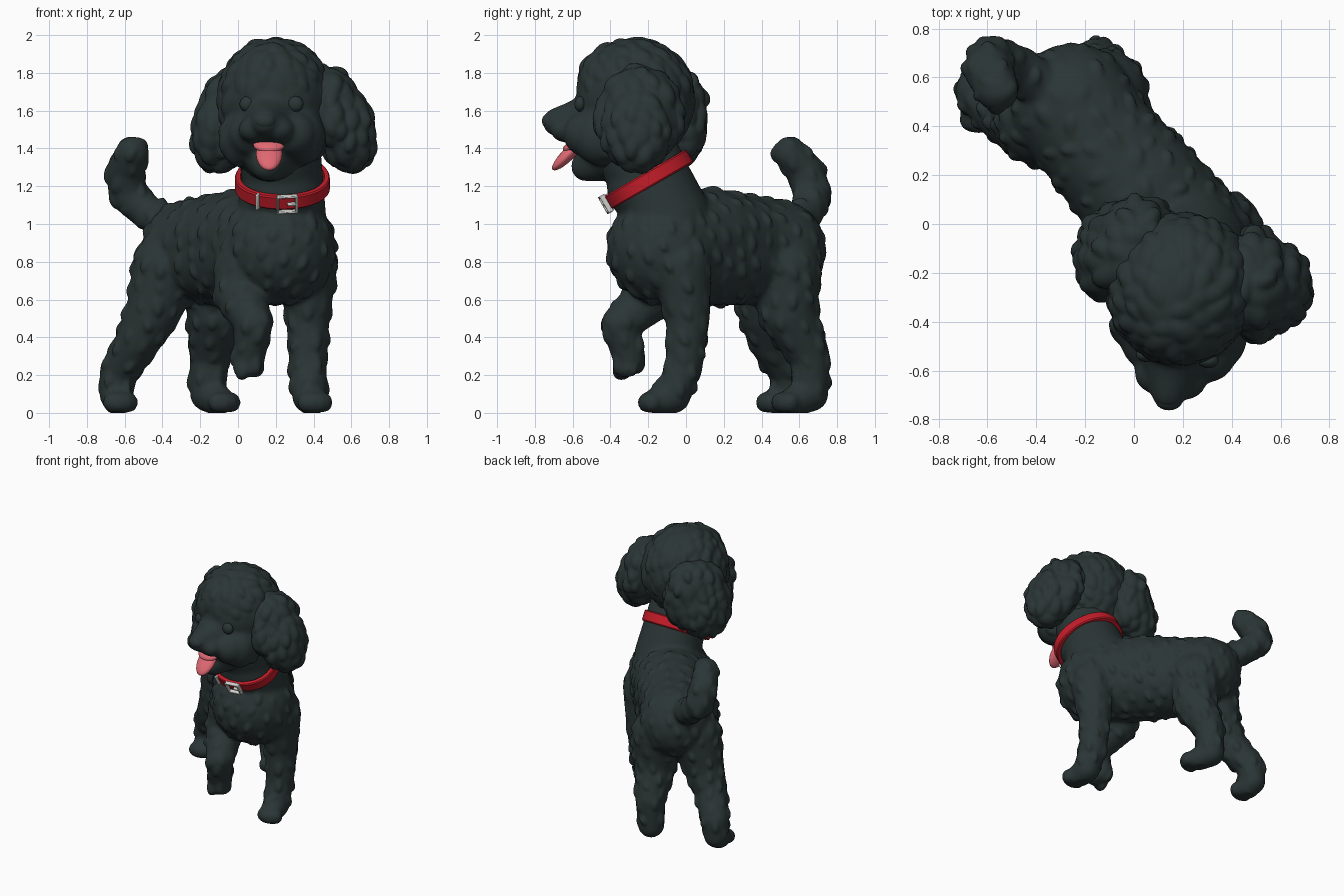
import bpy, bmesh, math, random
from mathutils import Vector, Matrix, Euler, kdtree

random.seed(4)
cube = bpy.data.objects.get("Cube")
if cube:
    bpy.data.objects.remove(cube, do_unlink=True)


def material(name, color, rough=0.7):
    m = bpy.data.materials.new(name)
    m.use_nodes = True
    m.diffuse_color = (*color, 1)
    bsdf = m.node_tree.nodes["Principled BSDF"]
    bsdf.inputs["Base Color"].default_value = (*color, 1)
    bsdf.inputs["Roughness"].default_value = rough
    return m


FUR = material("charcoal fur", (0.024, 0.036, 0.036))
RED = material("collar red", (0.55, 0.012, 0.022))
PINK = material("tongue pink", (0.74, 0.14, 0.17))
SILVER = material("buckle silver", (0.62, 0.62, 0.6))


def ball(bm, loc, size, rot=(0, 0, 0), detail=3):
    mat = Matrix.LocRotScale(Vector(loc), Euler(rot), Vector(size))
    bmesh.ops.create_icosphere(bm, subdivisions=detail, radius=1, matrix=mat)


def chain(bm, points):
    """Tapered limb: overlapping balls along a path of (x, y, z, radius)."""
    for a, b in zip(points, points[1:]):
        a, b = Vector(a), Vector(b)
        steps = max(2, int((b - a).length / (0.22 * min(a.w, b.w))))
        for i in range(steps + 1):
            p = a.lerp(b, i / steps)
            ball(bm, p.xyz, (p.w,) * 3)


def paw(bm, x, y, z, angle, size=0.05):
    """Row of rounded toes facing along the given heading."""
    for k in (-1, -0.33, 0.33, 1):
        a = angle + k * 0.75
        reach = size * 1.35
        ball(bm, (x + reach * math.cos(a), y + reach * math.sin(a), z),
             (size, size, size * 1.1))


def finish(name, bm, mat):
    me = bpy.data.meshes.new(name)
    bm.to_mesh(me)
    bm.free()
    me.materials.append(mat)
    me.shade_smooth()
    ob = bpy.data.objects.new(name, me)
    bpy.context.collection.objects.link(ob)
    return ob


def add_tufts(me, height, radius, gap, flow, keep):
    """Raise shingle-like curls that lie along the flow of the coat."""
    verts = me.vertices
    tree = kdtree.KDTree(len(verts))
    for v in verts:
        tree.insert(v.co, v.index)
    tree.balance()
    rise, taken = [0.0] * len(verts), set()
    order = list(range(len(verts)))
    random.shuffle(order)
    for i in order:
        c, n = verts[i].co, verts[i].normal
        if i in taken or not keep(c):
            continue
        taken.update(j for _, j, _ in tree.find_range(c, radius * gap))
        wander = Vector([random.uniform(-0.4, 0.4) for _ in range(3)])
        f = Vector(flow) + wander
        f = (f - n * f.dot(n)).normalized()
        s = n.cross(f)
        r = radius * random.uniform(0.75, 1.2)
        h = height * random.uniform(0.4, 1.2)
        for co, j, _ in tree.find_range(c, r):
            d = co - c
            u, w = d.dot(f) / r, d.dot(s) / (r * 0.55)
            lump = max(0, 1 - u * u - w * w) * (0.8 + 0.6 * u)
            rise[j] = max(rise[j], h * lump)
    moved = [v.co + v.normal * rise[v.index] for v in verts]
    for v, co in zip(verts, moved):
        v.co = (co.x, co.y, max(co.z, 0))


def fur_part(name, bm, height, radius, gap, flow, keep=lambda c: True):
    """Fuse the balls into one skin, soften it and sculpt the curls."""
    ob = finish(name, bm, FUR)
    fuse = ob.modifiers.new("fuse", 'REMESH')
    fuse.mode = 'VOXEL'
    fuse.voxel_size = 0.014
    soft = ob.modifiers.new("soften", 'SMOOTH')
    soft.factor, soft.iterations = 0.5, 10
    graph = bpy.context.evaluated_depsgraph_get()
    me = bpy.data.meshes.new_from_object(ob.evaluated_get(graph))
    ob.modifiers.clear()
    ob.data = me
    me.name = name
    if not me.materials:
        me.materials.append(FUR)
    add_tufts(me, height, radius, gap, flow, keep)
    me.shade_smooth()
    return ob


# Body: torso, neck, four legs and tail in one coat
bm = bmesh.new()
chain(bm, [(0.22, -0.12, 0.87, 0.3), (0.03, 0.13, 0.92, 0.27),
           (-0.15, 0.34, 0.9, 0.25), (-0.25, 0.48, 0.87, 0.262)])
chain(bm, [(0.22, -0.12, 0.86, 0.28), (0.03, 0.13, 0.835, 0.27),
           (-0.14, 0.33, 0.82, 0.25)])
chain(bm, [(0.23, -0.1, 1.02, 0.24), (0.235, -0.195, 1.24, 0.218),
           (0.22, -0.27, 1.4, 0.22)])
ball(bm, (0.235, -0.24, 1.19), (0.21, 0.18, 0.18))
chain(bm, [(0.37, -0.02, 0.78, 0.158), (0.37, 0.01, 0.5, 0.117),
           (0.37, -0.01, 0.25, 0.1), (0.38, -0.07, 0.09, 0.095),
           (0.39, -0.13, 0.07, 0.085)])
paw(bm, 0.4, -0.14, 0.055, -1.4)
chain(bm, [(0.05, -0.12, 0.8, 0.18), (0.01, -0.17, 0.63, 0.14),
           (0.085, -0.35, 0.47, 0.1), (0.055, -0.3, 0.29, 0.088)])
paw(bm, 0.04, -0.28, 0.235, -1.2, 0.046)
chain(bm, [(-0.13, 0.53, 0.76, 0.19), (-0.115, 0.54, 0.53, 0.155),
           (-0.15, 0.655, 0.3, 0.108), (-0.16, 0.66, 0.1, 0.095),
           (-0.11, 0.59, 0.07, 0.085)])
paw(bm, -0.1, 0.565, 0.055, -0.96)
chain(bm, [(-0.37, 0.42, 0.78, 0.19), (-0.45, 0.42, 0.53, 0.145),
           (-0.53, 0.45, 0.38, 0.118), (-0.63, 0.54, 0.22, 0.103),
           (-0.645, 0.545, 0.1, 0.09), (-0.635, 0.5, 0.07, 0.085)])
paw(bm, -0.635, 0.485, 0.055, -1.3)
chain(bm, [(-0.34, 0.54, 0.99, 0.1), (-0.48, 0.64, 1.06, 0.092),
           (-0.585, 0.67, 1.16, 0.102), (-0.595, 0.63, 1.28, 0.102),
           (-0.56, 0.55, 1.375, 0.09)])
fur_part("body", bm, 0.018, 0.055, 1.7, (-0.2, 0.3, -1),
         lambda c: c.z > 0.13 and (c.z < 1.04 or c.x < -0.02 or c.y > 0.12))

# Head: topknot, brow, cheeks, jaw and muzzle
bm = bmesh.new()
ball(bm, (0.195, -0.27, 1.66), (0.3, 0.315, 0.325), (0, 0, -0.25))
ball(bm, (0.18, -0.36, 1.74), (0.23, 0.21, 0.22), (0, 0, -0.25))
chain(bm, [(0.2, -0.3, 1.43, 0.225), (0.17, -0.42, 1.37, 0.145),
           (0.155, -0.53, 1.305, 0.08)])
chain(bm, [(0.18, -0.44, 1.54, 0.18), (0.155, -0.58, 1.54, 0.115),
           (0.143, -0.685, 1.54, 0.075)])
for x, y in ((0.03, -0.4), (0.34, -0.46)):
    ball(bm, (x, y, 1.46), (0.125, 0.14, 0.15))
for x, y in ((0.065, -0.48), (0.3, -0.53)):
    ball(bm, (x, y, 1.475), (0.12, 0.12, 0.12))
for x, y in ((0.085, -0.61), (0.215, -0.635)):
    ball(bm, (x, y, 1.5), (0.085, 0.085, 0.07))
fur_part("head", bm, 0.02, 0.085, 0.8, (0, 0.5, -1),
         lambda c: c.z > 1.34 and (c.y > -0.44 or c.z > 1.74))

# Ears: drooping curly flaps, swept out from the crown
ears = {"right_ear": (((-0.075, -0.11, 1.51), (0.155, 0.215, 0.235), (0, 0.2, -0.4)),
                      ((-0.02, -0.09, 1.66), (0.145, 0.2, 0.18), (0, 0.4, -0.4)),
                      ((0.04, -0.02, 1.54), (0.13, 0.13, 0.2), (0, 0, 0))),
        "left_ear": (((0.565, -0.26, 1.51), (0.155, 0.185, 0.235), (0, -0.25, 0)),
                     ((0.5, -0.25, 1.55), (0.12, 0.24, 0.2), (0, -0.25, 0)),
                     ((0.49, -0.24, 1.66), (0.14, 0.2, 0.18), (0, -0.5, 0)))}
for name, lobes in ears.items():
    bm = bmesh.new()
    for loc, size, rot in lobes:
        ball(bm, loc, size, rot)
    fur_part(name, bm, 0.028, 0.085, 0.9, (0, 0.1, -1))

# Nose, eyes and tongue
for name, loc, size in (("nose", (0.143, -0.718, 1.545), (0.058, 0.045, 0.045)),
                        ("right_eye", (0.05, -0.535, 1.635), (0.042, 0.03, 0.042)),
                        ("left_eye", (0.305, -0.56, 1.635), (0.042, 0.03, 0.042))):
    bm = bmesh.new()
    ball(bm, loc, size)
    finish(name, bm, FUR)
bm = bmesh.new()
ball(bm, (0.165, -0.62, 1.372), (0.07, 0.122, 0.034), (0.78, 0, 0))
ball(bm, (0.165, -0.59, 1.42), (0.085, 0.07, 0.03), (0.5, 0, 0))
finish("tongue", bm, PINK)

# Collar: a tilted egg-shaped band, broader at the throat
TILT = Matrix.Translation((0.235, -0.2, 1.235)) @ Matrix.Rotation(math.radians(30), 4, 'X')
SEG = 64
profile = ((-0.016, -0.04), (0.006, -0.04), (0.012, -0.032),
           (0.012, 0.032), (0.006, 0.04), (-0.016, 0.04))


def on_band(a, out=0, up=0):
    return Vector(((0.236 + out) * math.cos(a) * (1 - 0.16 * math.sin(a)),
                   (0.242 + out) * math.sin(a), up))


bm = bmesh.new()
rings = [[bm.verts.new(TILT @ on_band(math.tau * i / SEG, d, h)) for d, h in profile]
         for i in range(SEG)]
for i in range(SEG):
    p, q = rings[i], rings[(i + 1) % SEG]
    for k in range(len(profile)):
        m = (k + 1) % len(profile)
        bm.faces.new((p[k], q[k], q[m], p[m]))
bmesh.ops.recalc_face_normals(bm, faces=bm.faces)
collar = finish("collar", bm, RED)


def collar_boxes(name, degrees, boxes, mat):
    """Boxes (across, up, width, height) set flat on the band."""
    a = math.radians(degrees)
    place = TILT @ Matrix.Translation(on_band(a)) @ Matrix.Rotation(a + math.pi / 2, 4, 'Z')
    bm = bmesh.new()
    for x, z, w, h in boxes:
        bmesh.ops.create_cube(bm, size=1, matrix=place @ Matrix.LocRotScale(
            Vector((x, -0.018, z)), None, Vector((w, 0.03, h))))
    ob = finish(name, bm, mat)
    bev = ob.modifiers.new("round edges", 'BEVEL')
    bev.width, bev.segments = 0.004, 2
    return ob


# Buckle frame with prong, and the strap keeper
fittings = [
    collar_boxes("buckle", -85, ((-0.05, 0, 0.012, 0.09), (0.05, 0, 0.015, 0.1),
                                 (0, 0.046, 0.11, 0.012), (0, -0.046, 0.11, 0.012),
                                 (0.025, 0, 0.05, 0.012)), SILVER),
    collar_boxes("strap_keeper", -117, ((0, 0, 0.014, 0.09),), SILVER)]
for ob in fittings + [collar]:
    bpy.ops.object.select_all(action='DESELECT')
    ob.select_set(True)
    bpy.context.view_layer.objects.active = ob
    bpy.ops.object.shade_smooth_by_angle(angle=math.radians(35))
